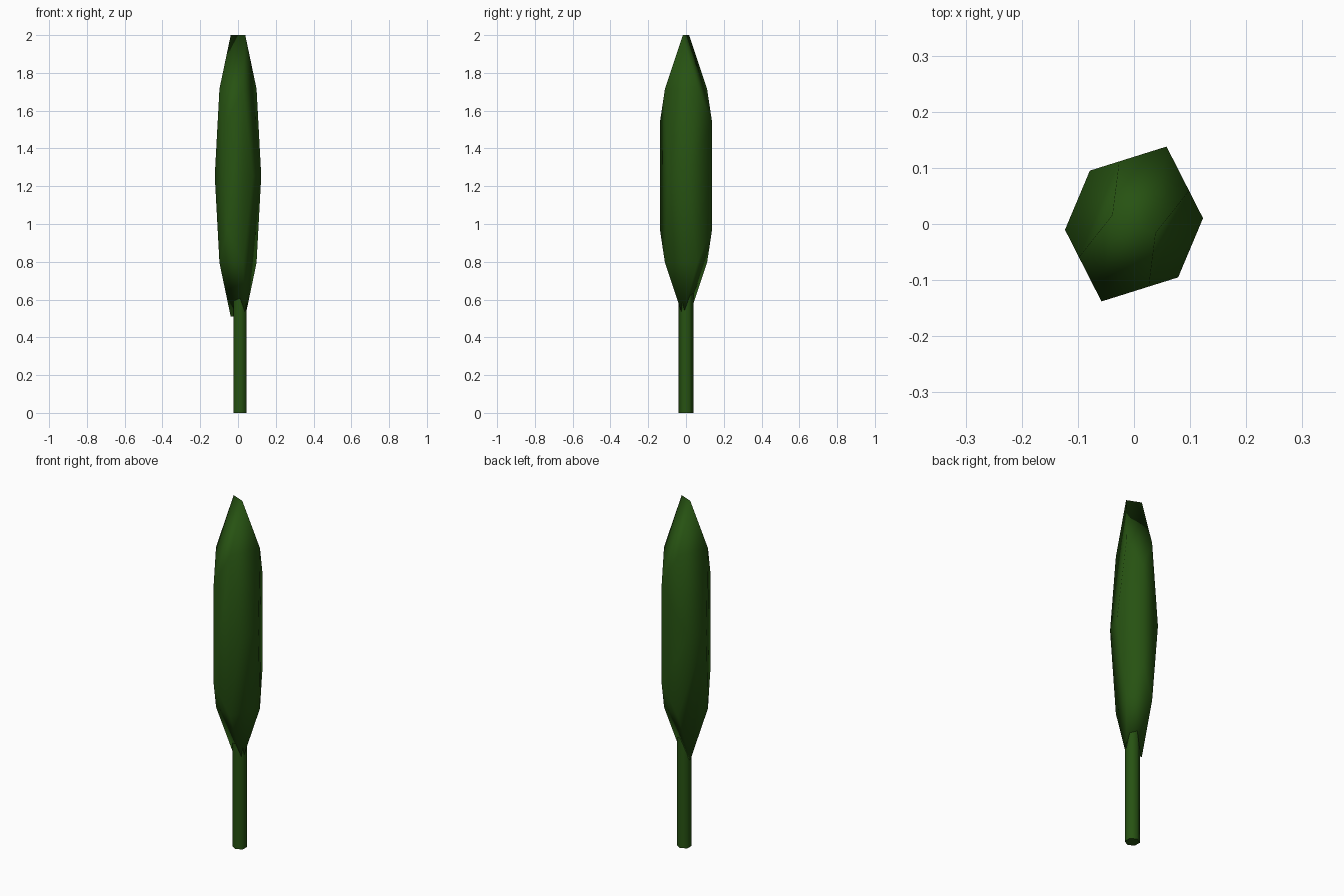
import bpy, bmesh, math
from mathutils import Matrix
from itertools import product

if "Cube" in bpy.data.objects:
    bpy.data.objects.remove(bpy.data.objects["Cube"])

green = bpy.data.materials.new("leaf_green")
green.diffuse_color = (0.02, 0.085, 0.006, 1)
green.use_nodes = True
green.node_tree.nodes["Principled BSDF"].inputs["Base Color"].default_value = green.diffuse_color


def finish(name, bm, smooth):
    mesh = bpy.data.meshes.new(name)
    bmesh.ops.recalc_face_normals(bm, faces=bm.faces)
    for f in bm.faces:
        f.smooth = smooth and len(f.verts) < 6
    bm.to_mesh(mesh)
    bm.free()
    mesh.materials.append(green)
    obj = bpy.data.objects.new(name, mesh)
    bpy.context.collection.objects.link(obj)
    return obj


# Foliage: dodecahedron with an edge on top, stretched tall and turned
phi = (1 + 5 ** 0.5) / 2
a, b = 1 / phi, 1 / phi ** 2
points = list(product((-a, a), repeat=3))
for s, t in product((-1, 1), repeat=2):
    points += [(s * b, 0, t), (s, t * b, 0), (0, s, t * b)]
bm = bmesh.new()
for p in points:
    bm.verts.new(p)
bmesh.ops.convex_hull(bm, input=bm.verts)
bmesh.ops.dissolve_limit(bm, angle_limit=0.05, verts=bm.verts, edges=bm.edges)
bm.transform(Matrix.Translation((0, 0, 1.255))
             @ Matrix.Rotation(math.radians(-22.8), 4, 'Z')
             @ Matrix.Diagonal((0.1094, 0.1497, 0.745, 1)))
finish("foliage", bm, True)

# Trunk: six-sided post, slightly off centre
bm = bmesh.new()
bmesh.ops.create_cone(bm, cap_ends=True, segments=6, radius1=0.039, radius2=0.039, depth=0.75,
                      matrix=Matrix.Translation((0.011, 0, 0.375)))
finish("trunk", bm, True)
